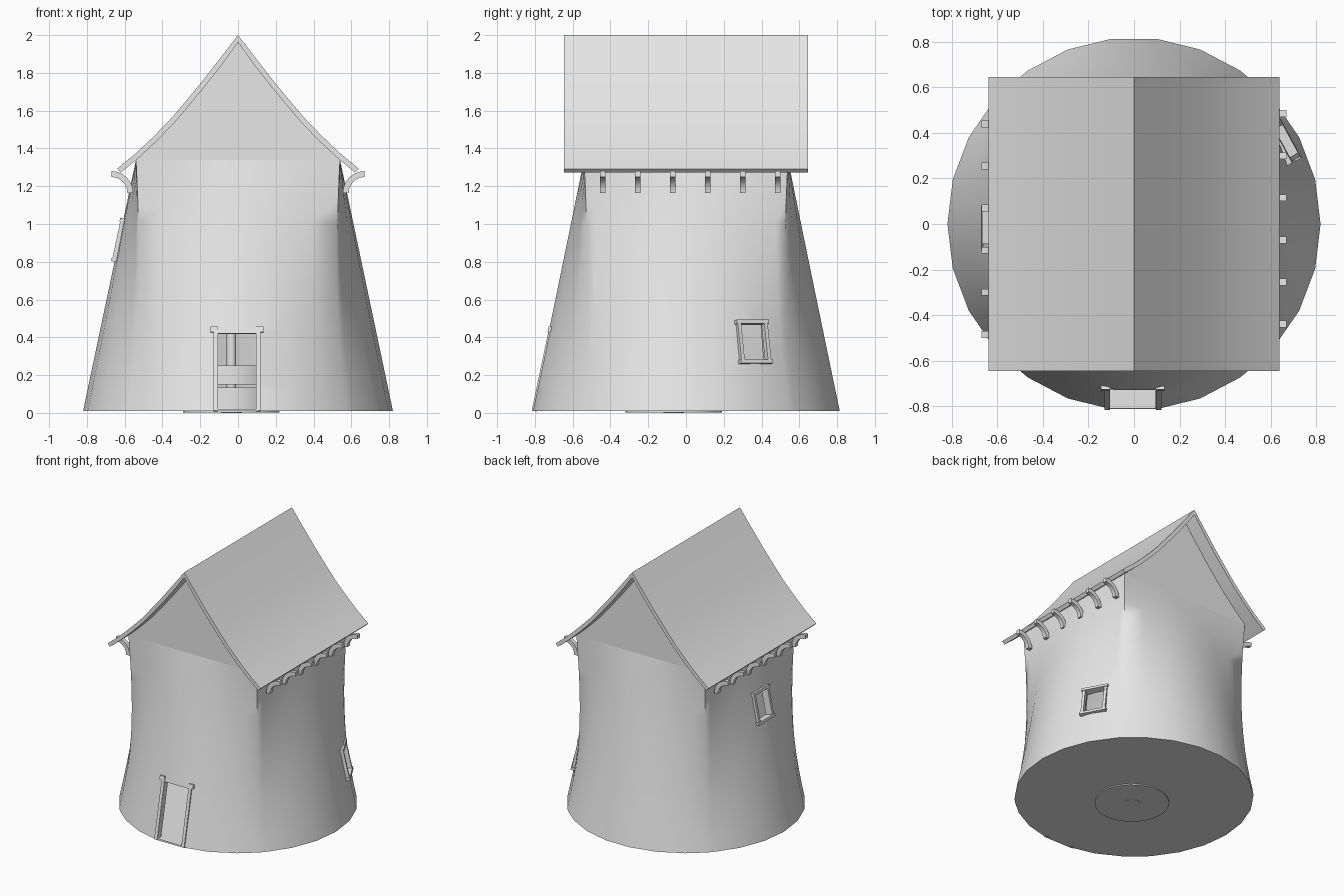
import bpy, bmesh, math
from mathutils import Matrix, Vector

cube = bpy.data.objects.get("Cube")
if cube:
    bpy.data.objects.remove(cube, do_unlink=True)

grey = bpy.data.materials.new("plain_grey")
grey.use_nodes = True
grey.diffuse_color = (0.8, 0.8, 0.8, 1)
grey.node_tree.nodes["Principled BSDF"].inputs["Base Color"].default_value = (0.8, 0.8, 0.8, 1)


def finish(bm, name, smooth=None):
    bmesh.ops.recalc_face_normals(bm, faces=bm.faces)
    mesh = bpy.data.meshes.new(name)
    bm.to_mesh(mesh)
    bm.free()
    obj = bpy.data.objects.new(name, mesh)
    bpy.context.collection.objects.link(obj)
    mesh.materials.append(grey)
    if smooth:
        shade(obj, smooth)
    return obj


def select(obj):
    bpy.ops.object.select_all(action="DESELECT")
    obj.select_set(True)
    bpy.context.view_layer.objects.active = obj


def shade(obj, degrees):
    select(obj)
    bpy.ops.object.shade_smooth_by_angle(angle=math.radians(degrees))


def add_box(bm, lo, hi, frame=Matrix()):
    lo, hi = Vector(lo), Vector(hi)
    place = Matrix.Translation((lo + hi) / 2) @ Matrix.Diagonal((*(hi - lo), 1))
    bmesh.ops.create_cube(bm, size=1, matrix=frame @ place)


def add_extrusion(bm, profile, y0, y1, flip=1):
    """Extrude an x/z profile along y; flip=-1 turns it half round."""
    front, back = [[bm.verts.new((flip * x, flip * y, z)) for x, z in profile] for y in (y0, y1)]
    bm.faces.new(front)
    bm.faces.new(back)
    for i in range(len(profile)):
        bm.faces.new((front[i - 1], front[i], back[i], back[i - 1]))


def cylinder(name, radius, z0, z1, centre=(-0.035, -0.065)):
    bm = bmesh.new()
    bmesh.ops.create_cone(bm, cap_ends=True, segments=32, radius1=radius, radius2=radius,
                          depth=z1 - z0, matrix=Matrix.Translation((*centre, (z0 + z1) / 2)))
    return finish(bm, name, 40)


# Tower: round foot blending to a square top, hollow inside
BASE, TOP, RINGS, SIDES = 0.01, 1.34, 12, 26
angles = sorted([math.tau * i / SIDES for i in range(SIDES)]
                + [math.pi / 4 + math.pi / 2 * i for i in range(4)])


def wall_ring(bm, z, inset):
    t = (z - BASE) / (TOP - BASE)
    half = 0.82 - 0.28 * t - inset
    ring = []
    for a in angles:
        c, s = math.cos(a), math.sin(a)
        r = half * (1 + t ** 2.2 * (1 / max(abs(c), abs(s)) - 1))
        ring.append(bm.verts.new((r * c, r * s, z)))
    return ring


bm = bmesh.new()
FLOOR = 0.02
rings = [wall_ring(bm, BASE + (TOP - BASE) * i / RINGS, 0) for i in range(RINGS + 1)]
rings += [wall_ring(bm, TOP - (TOP - FLOOR) * i / RINGS, 0.04) for i in range(RINGS + 1)]
for lower, upper in zip(rings, rings[1:]):
    for i in range(len(angles)):
        bm.faces.new((lower[i - 1], lower[i], upper[i], upper[i - 1]))
bm.faces.new(rings[0])
bm.faces.new(rings[-1])
tower = finish(bm, "tower_wall")

# Openings: local x points out of the wall, y along it, z up its slope
TILT = math.radians(11.9)


def wall_frame(position, azimuth):
    return (Matrix.Translation(position) @ Matrix.Rotation(math.radians(azimuth), 4, "Z")
            @ Matrix.Rotation(-TILT, 4, "Y"))


a = math.radians(28.6)
windows = {
    "lower_window_frame": wall_frame((0.745 * math.cos(a), 0.745 * math.sin(a), 0.375), 28.6),
    "upper_window_frame": wall_frame((-0.63, -0.015, 0.915), 180),
}
door = wall_frame((-0.005, -0.805, 0.01), -90)

bm = bmesh.new()
for frame in windows.values():
    add_box(bm, (-0.15, -0.075, -0.1), (0.1, 0.075, 0.1), frame)
add_box(bm, (-0.105, -0.95, FLOOR), (0.095, -0.6, 0.42))
cutter = finish(bm, "opening_cutter")
cutter.hide_render = True
cut = tower.modifiers.new("openings", "BOOLEAN")
cut.operation = "DIFFERENCE"
cut.solver = "EXACT"
cut.object = cutter
select(tower)
bpy.ops.object.modifier_apply(modifier=cut.name)
bpy.data.objects.remove(cutter, do_unlink=True)
shade(tower, 60)

# Window frames
for name, frame in windows.items():
    bm = bmesh.new()
    for side in (-1, 1):
        y = 0.08 * side
        add_box(bm, (-0.02, y - 0.01, -0.11), (0.014, y + 0.01, 0.11), frame)
        z = 0.107 * side
        add_box(bm, (-0.02, -0.097, z - 0.01), (0.018, 0.097, z + 0.01), frame)
    finish(bm, name)

# Door frame: posts with caps and a slim lintel
bm = bmesh.new()
for side in (-1, 1):
    y = 0.113 * side
    add_box(bm, (-0.015, y - 0.012, 0), (0.012, y + 0.012, 0.44), door)
    y = 0.12 * side
    add_box(bm, (-0.018, y - 0.02, 0.425), (0.016, y + 0.02, 0.455), door)
add_box(bm, (-0.015, -0.12, 0.42), (0.01, 0.12, 0.44), door)
finish(bm, "door_frame")

# Roof with gently curved slopes
slope = [(0.64, 1.292), (0.54, 1.375), (0.45, 1.46), (0.36, 1.552),
         (0.29, 1.634), (0.2, 1.742), (0.1, 1.87)]


def arch(points, apex):
    return points + [(0, apex)] + [(-x, z) for x, z in reversed(points)]


under = [(x - 0.02, z - 0.02) for x, z in slope]
bm = bmesh.new()
add_extrusion(bm, arch(slope, 2.0) + arch(under, 1.962)[::-1], -0.645, 0.645)
finish(bm, "roof", 30)

# Gable walls under the roof
bm = bmesh.new()
add_extrusion(bm, arch([(0.54, TOP)] + [(x, z + 0.003) for x, z in under[2:]], 1.965), -0.54, 0.54)
finish(bm, "gable_walls")

# Curved eave brackets, six to a side
arc = [math.pi / 2 * (1 + i / 6) for i in range(7)]


def arc_points(radius):
    return [(0.67 + radius * math.cos(t), 1.165 + radius * math.sin(t)) for t in arc]


hook = arc_points(0.115) + arc_points(0.084)[::-1]
bm = bmesh.new()
for flip in (1, -1):
    for i in range(6):
        y = -0.44 + 0.185 * i
        add_extrusion(bm, hook, y - 0.015, y + 0.015, flip)
finish(bm, "eave_brackets", 30)

# Grinding stones and shaft seen through the door
cylinder("lower_stone", 0.255, 0.002, 0.135)
cylinder("upper_stone", 0.25, 0.15, 0.25)
cylinder("shaft", 0.025, 0.1, TOP + 0.02)
cylinder("shaft_foot", 0.055, 0, 0.05)
